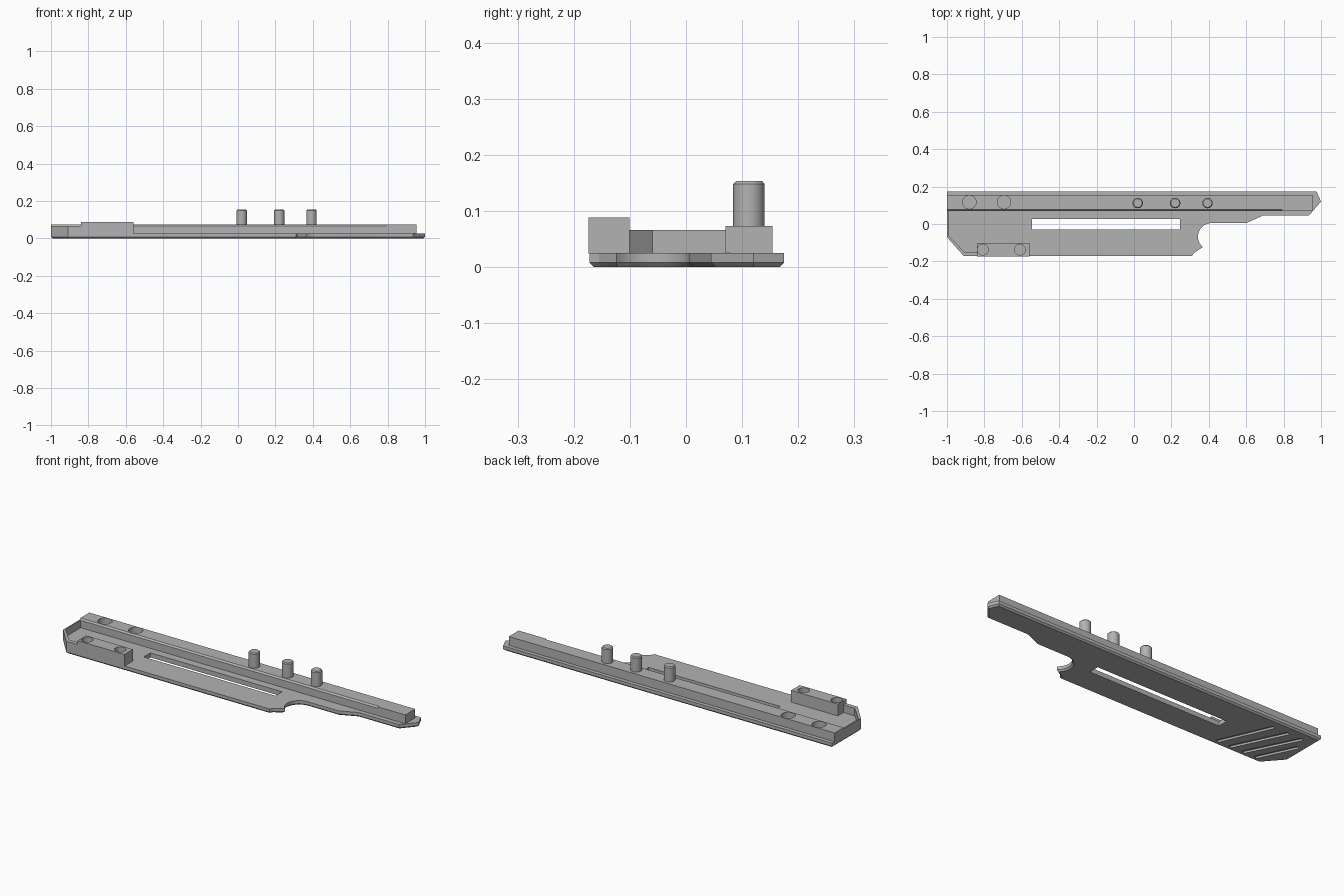
import bpy, bmesh, math
from mathutils import Vector

default = bpy.data.objects.get("Cube")
if default:
    bpy.data.objects.remove(default, do_unlink=True)

grey = bpy.data.materials.new("plain grey")
grey.use_nodes = True
colour = (0.45, 0.45, 0.45, 1)
grey.diffuse_color = colour
grey.node_tree.nodes["Principled BSDF"].inputs["Base Color"].default_value = colour


def finish(bm, name):
    bmesh.ops.recalc_face_normals(bm, faces=bm.faces)
    mesh = bpy.data.meshes.new(name)
    bm.to_mesh(mesh)
    bm.free()
    mesh.materials.append(grey)
    obj = bpy.data.objects.new(name, mesh)
    bpy.context.collection.objects.link(obj)
    return obj


def prism(name, outline, z0, z1, chamfer=0):
    """Extrude an outline upward, optionally chamfering its bottom rim."""
    bm = bmesh.new()
    base = bm.faces.new([bm.verts.new((x, y, z0)) for x, y in outline])
    rim = list(base.edges)
    top = bmesh.ops.extrude_face_region(bm, geom=[base], use_keep_orig=True)["geom"]
    for v in top:
        if isinstance(v, bmesh.types.BMVert):
            v.co.z = z1
    bmesh.ops.recalc_face_normals(bm, faces=bm.faces)
    if chamfer:
        bmesh.ops.bevel(bm, geom=rim, offset=chamfer, segments=1, affect='EDGES')
    return finish(bm, name)


def box(name, x0, x1, y0, y1, z0, z1):
    return prism(name, [(x0, y0), (x1, y0), (x1, y1), (x0, y1)], z0, z1)


def circle(x, y, r, n=32):
    return [(x + r * math.cos(math.tau * i / n), y + r * math.sin(math.tau * i / n))
            for i in range(n)]


def cut(obj, cutters):
    """Subtract the cutters, bake the result and drop the cutters."""
    for c in cutters:
        c.hide_render = True
        m = obj.modifiers.new("cut", 'BOOLEAN')
        m.operation, m.solver, m.object = 'DIFFERENCE', 'EXACT', c
    bpy.context.view_layer.update()
    graph = bpy.context.evaluated_depsgraph_get()
    baked = bpy.data.meshes.new_from_object(obj.evaluated_get(graph))
    obj.modifiers.clear()
    obj.data = baked
    for c in cutters:
        bpy.data.objects.remove(c, do_unlink=True)


def smooth(obj):
    bpy.ops.object.select_all(action='DESELECT')
    obj.select_set(True)
    bpy.context.view_layer.objects.active = obj
    bpy.ops.object.shade_smooth_by_angle(angle=math.radians(25))


# Base plate with a round notch in its front edge
notch = [(0.415 + 0.073 * math.cos(math.radians(a)), -0.068 + 0.073 * math.sin(math.radians(a)))
         for a in range(95, 231, 9)]
outline = [(-1, 0.175), (0.975, 0.175), (1, 0.12), (0.935, 0.045), (0.69, 0.045),
           (0.6, 0.005), *notch, (0.32, -0.155), (0.31, -0.172), (-0.91, -0.172), (-1, -0.07)]
plate = prism("base_plate", outline, 0, 0.025, 0.008)

# Long window and slanted grip grooves on the underside
cutters = [box("window_cutter", -0.545, 0.245, -0.03, 0.027, -0.1, 0.1)]
grooves = [((-0.63, -0.148), (-0.75, 0.125)), ((-0.71, -0.148), (-0.84, 0.125)),
           ((-0.79, -0.148), (-0.925, 0.125)), ((-0.865, -0.148), (-0.96, 0.053))]
for a, b in grooves:
    a, b = Vector(a), Vector(b)
    side = (b - a).orthogonal().normalized() * 0.011
    cutters.append(prism("groove_cutter", [a - side, b - side, b + side, a + side], -0.05, 0.01))
cut(plate, cutters)
smooth(plate)

# Rail along the back, with its front top edge bevelled for most of its length
rail = box("rail", -1, 0.955, 0.07, 0.154, 0.024, 0.073)
bm = bmesh.new()
section = [(0.06, 0.065), (0.07, 0.065), (0.078, 0.073), (0.078, 0.08), (0.06, 0.08)]
end = bm.faces.new([bm.verts.new((-1.1, y, z)) for y, z in section])
ext = bmesh.ops.extrude_face_region(bm, geom=[end], use_keep_orig=True)["geom"]
for v in ext:
    if isinstance(v, bmesh.types.BMVert):
        v.co.x = 0.79
bevel_cutter = finish(bm, "bevel_cutter")
cut(rail, [bevel_cutter] + [prism("hole_cutter", circle(x, 0.117, 0.036), 0.032, 0.1)
                            for x in (-0.88, -0.695)])
smooth(rail)

# Thin wall around the angled end
prism("end_wall", [(-1, 0.071), (-1, -0.07), (-0.91, -0.172), (-0.839, -0.172), (-0.839, -0.149),
                   (-0.908, -0.149), (-0.993, -0.06), (-0.993, 0.071)], 0.024, 0.066)

# Raised block on the front edge with two blind holes
block = box("front_block", -0.84, -0.56, -0.174, -0.101, 0.024, 0.089)
cut(block, [prism("hole_cutter", circle(x, -0.137, 0.029), 0.035, 0.12) for x in (-0.808, -0.61)])
smooth(block)

# Three upright pins with chamfered tops
for i, x in enumerate((0.02, 0.22, 0.393), 1):
    bm = bmesh.new()
    bmesh.ops.create_cone(bm, cap_ends=True, segments=32, radius1=0.028, radius2=0.028, depth=0.085)
    tip = [e for e in bm.edges if all(v.co.z > 0 for v in e.verts)]
    bmesh.ops.bevel(bm, geom=tip, offset=0.005, segments=1, affect='EDGES')
    bmesh.ops.translate(bm, verts=bm.verts, vec=(x, 0.112, 0.111))
    smooth(finish(bm, f"pin_{i}"))
